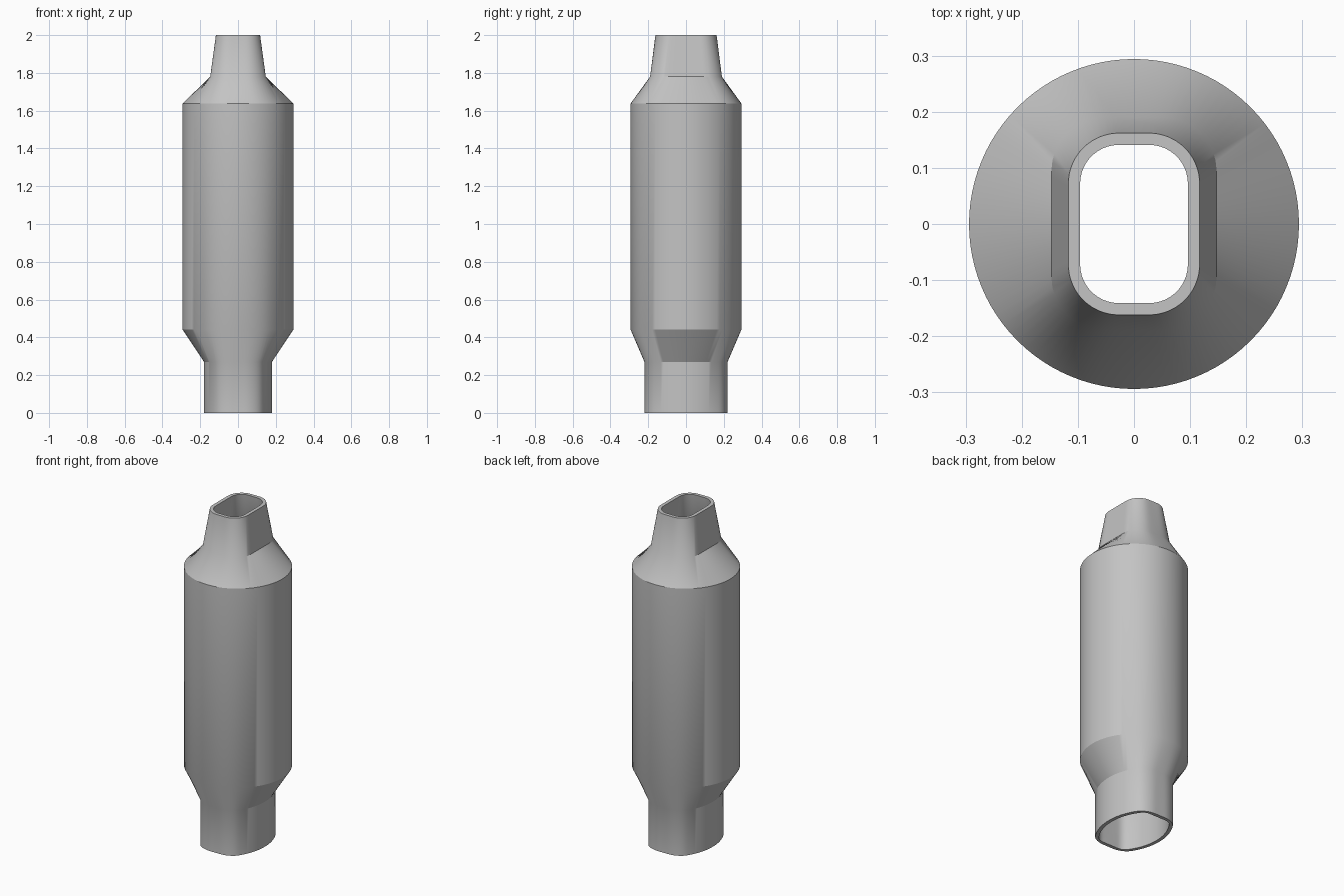
import bpy, bmesh
from math import pi, sin, cos, hypot, radians

cube = bpy.data.objects.get("Cube")
if cube:
    bpy.data.objects.remove(cube, do_unlink=True)

SEGMENTS = 96
WALL = 0.021
FLAT = 1000.0  # side radius so large that the side is straight

metal = bpy.data.materials.new("plain grey")
metal.use_nodes = True
grey = (0.55, 0.55, 0.55, 1)
metal.diffuse_color = grey
metal.node_tree.nodes["Principled BSDF"].inputs["Base Color"].default_value = grey


def distance(x, y, a, b, side_radius, corner):
    """Signed distance to a rounded section with bulged left and right sides."""
    dx = hypot(abs(x) + side_radius - a, y) - (side_radius - corner)
    dy = abs(y) - (b - corner)
    return hypot(max(dx, 0), max(dy, 0)) + min(max(dx, dy), 0) - corner


def section(bm, z, a, b, side_radius, corner, inset):
    """Ring of vertices on the section outline, found along evenly spread rays."""
    ring = []
    for i in range(SEGMENTS):
        t = 2 * pi * i / SEGMENTS
        low, high = 0.0, 0.5
        for _ in range(30):
            mid = (low + high) / 2
            if distance(mid * cos(t), mid * sin(t), a, b, side_radius, corner) < -inset:
                low = mid
            else:
                high = mid
        ring.append(bm.verts.new((low * cos(t), low * sin(t), z)))
    return ring


# Height, half width, half depth, side radius, corner radius
BODY_RADIUS = 0.294
sections = [
    (0.0, 0.18, 0.22, 0.32, 0.04),
    (0.27, 0.18, 0.22, 0.32, 0.04),
    (0.442, BODY_RADIUS, BODY_RADIUS, BODY_RADIUS, 0.0),
    (1.637, BODY_RADIUS, BODY_RADIUS, BODY_RADIUS, 0.0),
    (1.78, 0.147, 0.19, FLAT, 0.095),
    (2.0, 0.117, 0.162, FLAT, 0.09),
]

# Outer skin going up, inner skin coming back down, closed at both rims
bm = bmesh.new()
rings = [section(bm, *s, 0) for s in sections]
rings += [section(bm, *s, WALL) for s in reversed(sections)]
for lower, upper in zip(rings, rings[1:] + rings[:1]):
    for i in range(SEGMENTS):
        j = (i + 1) % SEGMENTS
        bm.faces.new((lower[i], lower[j], upper[j], upper[i]))
bmesh.ops.recalc_face_normals(bm, faces=bm.faces)

mesh = bpy.data.meshes.new("hollow_housing")
bm.to_mesh(mesh)
bm.free()
mesh.materials.append(metal)
housing = bpy.data.objects.new("hollow_housing", mesh)
bpy.context.collection.objects.link(housing)

# Smooth skin with crisp rims and shoulders
bpy.ops.object.select_all(action="DESELECT")
housing.select_set(True)
bpy.context.view_layer.objects.active = housing
bpy.ops.object.shade_smooth_by_angle(angle=radians(30))
